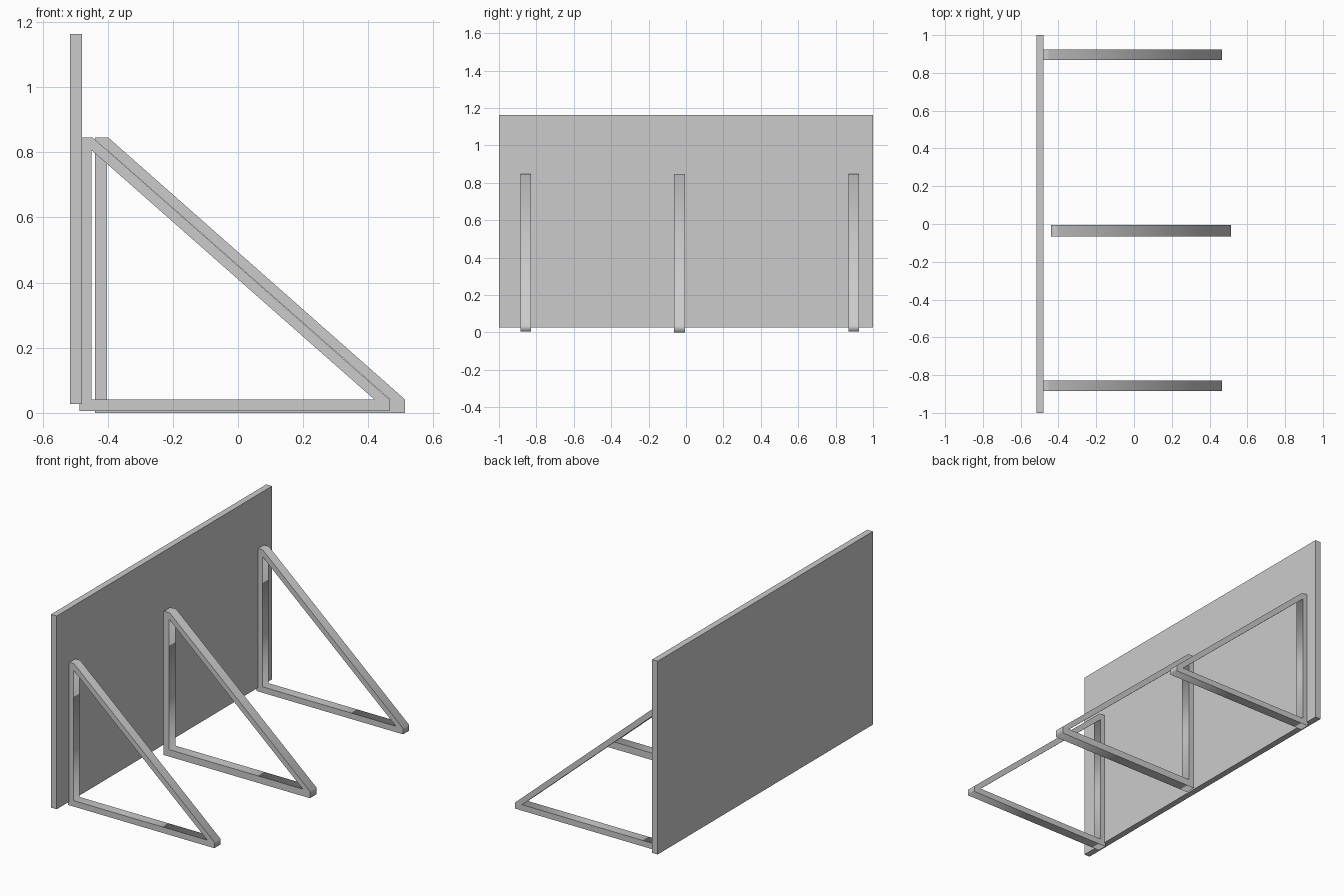
import bpy, math

if "Cube" in bpy.data.objects:
    bpy.data.objects.remove(bpy.data.objects["Cube"])

# back panel
bpy.ops.mesh.primitive_cube_add(size=1, location=(-0.4975, 0, 0.595))
panel = bpy.context.object
panel.name = "panel"
panel.scale = (0.037, 2.0, 1.136)
bpy.ops.object.transform_apply(location=False, rotation=False, scale=True)


def brace(name, x0, y, z0, width):
    """Triangular support: outer outline with a triangular hole, extruded in y."""
    t, top, beam, length = 0.037, 0.846, 0.041, 0.952
    outer = [(x0, z0), (x0 + length, z0), (x0 + length, beam), (x0 + t + 0.003, top), (x0, top)]
    inner = [(x0 + t, beam), (x0 + t, 0.807), (x0 + length - 0.046, beam)]
    cu = bpy.data.curves.new(name, 'CURVE')
    cu.dimensions = '2D'
    cu.fill_mode = 'BOTH'
    cu.extrude = width / 2
    for pts in (outer, inner):
        s = cu.splines.new('POLY')
        s.points.add(len(pts) - 1)
        for p, (x, z) in zip(s.points, pts):
            p.co = (x, z, 0, 1)
        s.use_cyclic_u = True
    ob = bpy.data.objects.new(name, cu)
    bpy.context.collection.objects.link(ob)
    ob.location = (0, y, 0)
    ob.rotation_euler = (math.pi / 2, 0, 0)
    bpy.ops.object.select_all(action='DESELECT')
    ob.select_set(True)
    bpy.context.view_layer.objects.active = ob
    bpy.ops.object.convert(target='MESH')


# three supports, the middle one standing slightly forward
brace("brace_near", -0.487, -0.856, 0.006, 0.056)
brace("brace_middle", -0.439, -0.035, 0.0, 0.06)
brace("brace_far", -0.487, 0.897, 0.006, 0.056)
